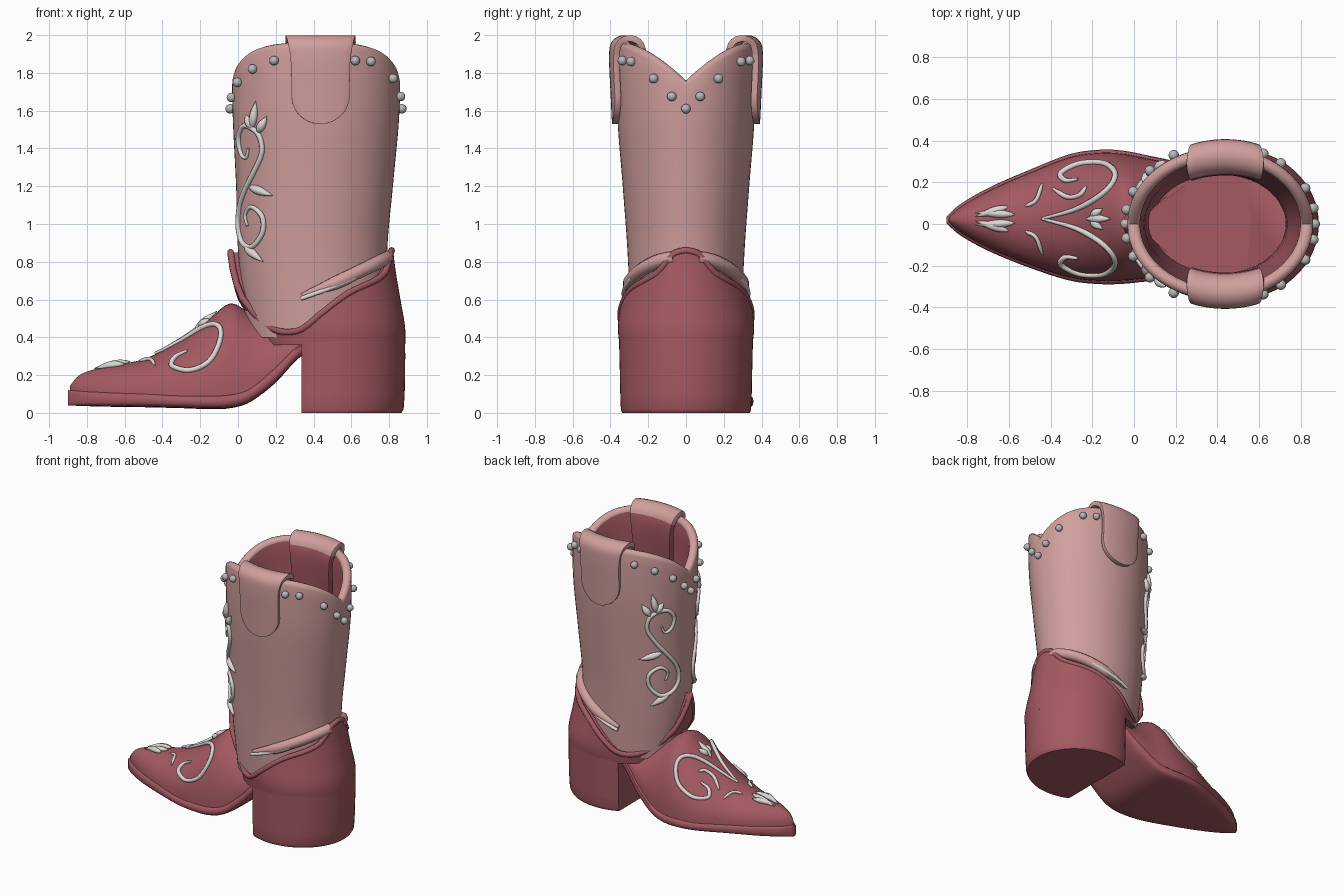
import bpy, bmesh, math
from math import sin, cos, pi, sqrt

cube = bpy.data.objects.get("Cube")
if cube:
    bpy.data.objects.remove(cube)


def material(name, rgb):
    m = bpy.data.materials.new(name)
    m.use_nodes = True
    m.diffuse_color = (*rgb, 1)
    m.node_tree.nodes["Principled BSDF"].inputs["Base Color"].default_value = (*rgb, 1)
    return m


RED = material("deep rose", (.37, .10, .12))
PINK = material("soft pink", (.63, .345, .335))
WHITE = material("off white", (.72, .69, .66))
GREY = material("stud grey", (.48, .48, .48))


def sample(table, t):
    """Smooth interpolation of table rows keyed by their first column."""
    n = len(table)
    t = min(max(t, table[0][0]), table[-1][0])
    i = max(k for k in range(n - 1) if table[k][0] <= t)
    a, b = table[i], table[i + 1]
    h = b[0] - a[0]
    u = (t - a[0]) / h

    def slope(k, c):
        p, q = table[max(k - 1, 0)], table[min(k + 1, n - 1)]
        return (q[c] - p[c]) / (q[0] - p[0])
    return [a[c] * (2*u**3 - 3*u**2 + 1) + b[c] * (3*u**2 - 2*u**3)
            + h * (slope(i, c) * (u**3 - 2*u**2 + u) + slope(i + 1, c) * (u**3 - u**2))
            for c in range(1, len(a))]


def finish(obj, mats, angle=50):
    for m in mats:
        obj.data.materials.append(m)
    bpy.ops.object.select_all(action='DESELECT')
    obj.select_set(True)
    bpy.context.view_layer.objects.active = obj
    bpy.ops.object.shade_smooth_by_angle(angle=math.radians(angle))
    return obj


def loft(name, rings, mats, rule=None, closed=True, angle=50):
    """Skin a list of point rings; rule(row) gives the material slot."""
    bm = bmesh.new()
    rows = [[bm.verts.new(p) for p in r] for r in rings]
    n = len(rows[0])
    for i in range(len(rows) - 1):
        for j in range(n if closed else n - 1):
            k = (j + 1) % n
            f = bm.faces.new((rows[i][j], rows[i][k], rows[i+1][k], rows[i+1][j]))
            f.material_index = rule(i) if rule else 0
    if closed:
        bm.faces.new(rows[0])
        bm.faces.new(rows[-1]).material_index = rule(len(rows)) if rule else 0
    bmesh.ops.recalc_face_normals(bm, faces=bm.faces)
    mesh = bpy.data.meshes.new(name)
    bm.to_mesh(mesh)
    bm.free()
    obj = bpy.data.objects.new(name, mesh)
    bpy.context.collection.objects.link(obj)
    return finish(obj, mats, angle)


def tube(name, pts, r, mat, radii=None, cyclic=False):
    cu = bpy.data.curves.new(name, 'CURVE')
    cu.dimensions = '3D'
    cu.bevel_depth, cu.bevel_resolution, cu.use_fill_caps = r, 2, True
    sp = cu.splines.new('POLY')
    sp.points.add(len(pts) - 1)
    sp.use_cyclic_u = cyclic
    for i, p in enumerate(pts):
        sp.points[i].co = (*p, 1)
        sp.points[i].radius = radii[i] if radii else 1
    obj = bpy.data.objects.new(name, cu)
    bpy.context.collection.objects.link(obj)
    bpy.ops.object.select_all(action='DESELECT')
    obj.select_set(True)
    bpy.context.view_layer.objects.active = obj
    bpy.ops.object.convert(target='MESH')
    return finish(bpy.context.object, [mat])


def scroll(name, ctrl, place, r=.014):
    """Tapered tube through 2D points laid on a surface by place()."""
    tab = [(i, *p) for i, p in enumerate(ctrl)]
    n = 6 * (len(ctrl) - 1)
    pts = [place(*sample(tab, i / 6)) for i in range(n + 1)]
    tube(name, pts, r, WHITE, [min(1, .5 + 3 * min(i, n - i) / n) for i in range(n + 1)])


def leaf(name, a, b, place, r=.024):
    us = [i / 10 for i in range(11)]
    pts = [place(a[0] + (b[0] - a[0]) * u, a[1] + (b[1] - a[1]) * u) for u in us]
    tube(name, pts, r, WHITE, [max(.05, sin(pi * u ** .8)) for u in us])


N = 64
ANG = [2 * pi * j / N for j in range(N)]

# Shaft: tapered oval with a scalloped, rolled rim and a red lining
SHAFT = [(.4, .42, .37, .29), (.86, .395, .395, .31), (1.2, .405, .415, .335),
         (1.6, .413, .442, .365), (2, .413, .445, .365)]


def oval(table, t, z, off=0):
    cx, rx, ry = sample(table, z)
    return (cx + (rx + off) * cos(t), (ry + off) * sin(t), z)


def rim(t):
    return 1.76 + .2 * (1 - (1 - abs(sin(t))) ** 1.6)


rings = [[oval(SHAFT, t, .4 + (rim(t) - .43) * i / 20) for t in ANG] for i in range(21)]
rings += [[oval(SHAFT, t, rim(t) - .03 + .03 * sin(p * pi / 6), -.03 + .03 * cos(p * pi / 6))
           for t in ANG] for p in range(1, 7)]
rings += [[oval(SHAFT, t, rim(t) - .03 - (rim(t) - .63) * i / 10, -.06) for t in ANG]
          for i in range(1, 11)]
loft("shaft", rings, [PINK, RED], lambda i: int(i >= 26))

# Heel counter and tongue wrapped round the ankle, with a rolled edge
ANKLE = [(.34, .5, .385, .35), (.45, .49, .395, .36), (.6, .43, .43, .345),
         (.75, .4, .435, .325), (.87, .385, .435, .32)]
EDGE = [(0, .86), (.22, .84), (.5, .74), (1.14, .64), (1.6, .53), (2.1, .43),
        (2.65, .48), (2.9, .65), (pi, .85)]


def edge(t):
    return sample(EDGE, min(t, 2 * pi - t))[0]


rings = [[oval(ANKLE, t, .36 + (edge(t) - .36) * i / 14) for t in ANG] for i in range(15)]
rings.append([oval(ANKLE, t, edge(t), -.05) for t in ANG])
loft("heel_counter", rings, [RED])
tube("counter_edge", [oval(ANKLE, t, edge(t), -.008) for t in ANG], .018, RED, cyclic=True)

# Heel block with a flat breast
HEEL = [(0, .5, .365, .338), (.02, .5, .377, .345), (.2, .5, .385, .35), (.4, .5, .385, .355)]
rings = [[(max(x, .335), y, z) for x, y, z in (oval(HEEL, t, h) for t in ANG)]
         for h in (0, .01, .02, .1, .2, .3, .4)]
loft("heel", rings, [RED], angle=40)

# Foot and sole share one table: x, half width, sole bottom, sole top, upper top, middle y
FOOT = [(-.9, .015, .04, .12, .13, .02), (-.84, .07, .037, .118, .2, .02),
        (-.7, .15, .033, .115, .245, .022), (-.5, .235, .03, .11, .285, .025),
        (-.3, .305, .025, .1, .385, .032), (-.15, .323, .02, .1, .5, .034),
        (-.04, .318, .025, .105, .58, .032), (.06, .303, .055, .135, .53, .027),
        (.2, .285, .16, .25, .46, .015), (.3, .27, .27, .35, .43, 0),
        (.38, .25, .335, .4, .42, 0)]
XS = [-.9 + 1.28 * (i / 50) ** 1.2 for i in range(51)]


def sole_ring(x):
    w, lo, hi, _, mid = sample(FOOT, x)
    ring = []
    for j in range(24):
        c, s = cos(2 * pi * j / 24), sin(2 * pi * j / 24)
        ring.append((x, mid + w * math.copysign(abs(c) ** .35, c),
                     (lo + hi) / 2 + (hi - lo) / 2 * math.copysign(abs(s) ** .5, s)))
    return ring


def foot_z(x, y):
    w, _, base, top, mid = sample(FOOT, x)
    q = min(abs(y - mid) / max(w - .015, .005), 1)
    return base - .01 + (top - base + .01) * sqrt(1 - q * q)


def foot_ring(x):
    w, _, _, _, mid = sample(FOOT, x)
    ys = [mid + max(w - .015, .005) * cos(pi * j / 24) for j in range(25)]
    return [(x, y, foot_z(x, y)) for y in ys]


loft("sole", [sole_ring(x) for x in XS], [RED])
loft("foot_upper", [foot_ring(x) for x in XS if x > -.89], [RED])

# Pull straps folded over the rim
STRAP = [(0, .375, 1.53, .15), (.2, .383, 1.7, .15), (.4, .39, 1.88, .155), (.5, .38, 1.955, .17),
         (.58, .33, 1.983, .185), (.66, .272, 1.955, .18), (.75, .25, 1.87, .165),
         (1, .265, 1.62, .15)]
for side, label in ((1, "left"), (-1, "right")):
    rows = []
    for i in range(49):
        y, z, w = sample(STRAP, (i / 48) ** 1.4)
        if z < 1.68 and i < 30:
            w *= sqrt(max(.02, 1 - ((1.68 - z) / .15) ** 2))
        rows.append([(.437 + w * k / 5, side * (y - .36 * (1 - sqrt(1 - (w * k / 2.2) ** 2))), z)
                     for k in range(-5, 6)])
    strap = loft(label + "_pull_strap", rows, [PINK, RED], lambda i: int(i > 36), closed=False)
    solid = strap.modifiers.new("thickness", 'SOLIDIFY')
    solid.thickness, solid.offset = .034, 0
    bevel = strap.modifiers.new("soft_edge", 'BEVEL')
    bevel.width, bevel.segments = .01, 2

# Studs below the rim
STUDS = [(0, 1.61), (.2, 1.675), (.47, 1.77), (.88, 1.86), (1.1, 1.865),
         (2.08, 1.865), (2.4, 1.82), (2.72, 1.75), (2.96, 1.67), (pi, 1.61)]
for side in (1, -1):
    for t, z in STUDS:
        if side < 0 and t in (0, pi):
            continue
        bpy.ops.mesh.primitive_uv_sphere_add(segments=16, ring_count=10, radius=.025,
                                             location=oval(SHAFT, side * t, z, .012))
        bpy.context.object.name = "stud"
        finish(bpy.context.object, [GREY])

# Piped ankle bands and scrollwork, mirrored side to side
BAND = [(.2, .82), (.5, .8), (.9, .75), (1.3, .685), (1.75, .62)]
SHAFT_SCROLL = [(.62, 1.4), (.55, 1.35), (.42, 1.38), (.38, 1.46), (.55, 1.52), (.8, 1.48),
                (.86, 1.38), (.7, 1.27), (.5, 1.18), (.3, 1.08), (.25, .98), (.4, .9),
                (.65, .88), (.85, .95), (.85, 1.04), (.65, 1.09), (.5, 1.05), (.55, .99)]
SHAFT_LEAVES = [((.7, 1.5), (.78, 1.65)), ((.8, 1.48), (.95, 1.57)), ((.72, 1.5), (.58, 1.58)),
                ((.6, 1.2), (1.02, 1.15)), ((.45, .89), (.85, .8))]
TOE_SCROLL = [(-.44, 0), (-.27, .05), (-.14, .13), (-.09, .21), (-.14, .265), (-.26, .265),
              (-.35, .22), (-.33, .185), (-.27, .19)]
TOE_LEAVES = [((-.57, .02), (-.76, .03)), ((-.6, .06), (-.76, .01)), ((-.23, 0), (-.11, .0)),
              ((-.21, .01), (-.15, .05))]
for side, label in ((1, "left"), (-1, "right")):
    def on_shaft(a, z):
        return oval(SHAFT, side * (pi - a), z, .006)

    def on_toe(x, y):
        return (x, .025 + side * y, foot_z(x, .025 + side * y) + .006)

    ts = [.2 + 1.55 * i / 30 for i in range(31)]
    tube(label + "_ankle_band", [oval(SHAFT, side * t, sample(BAND, t)[0], .008) for t in ts],
         .038, PINK, [.3 + .7 * min(1, 3 * (1.78 - t) / 1.5) for t in ts])
    tube(label + "_band_thread", [oval(SHAFT, side * t, sample(BAND, t)[0] - .015, .03)
                                  for t in ts[16:]], .012, WHITE)
    scroll(label + "_shaft_scroll", SHAFT_SCROLL, on_shaft)
    for a, b in SHAFT_LEAVES:
        leaf(label + "_shaft_leaf", a, b, on_shaft)
    scroll(label + "_toe_scroll", TOE_SCROLL, on_toe)
    scroll(label + "_toe_sprig", [(-.52, .06), (-.47, .09), (-.44, .17)], on_toe, .01)
    for a, b in TOE_LEAVES:
        leaf(label + "_toe_leaf", a, b, on_toe, .02)
scroll("left_toe_strand", [(-.39, .17), (-.32, .13), (-.26, .14), (-.23, .18)], 
       lambda x, y: (x, y, foot_z(x, y) + .006), .012)
